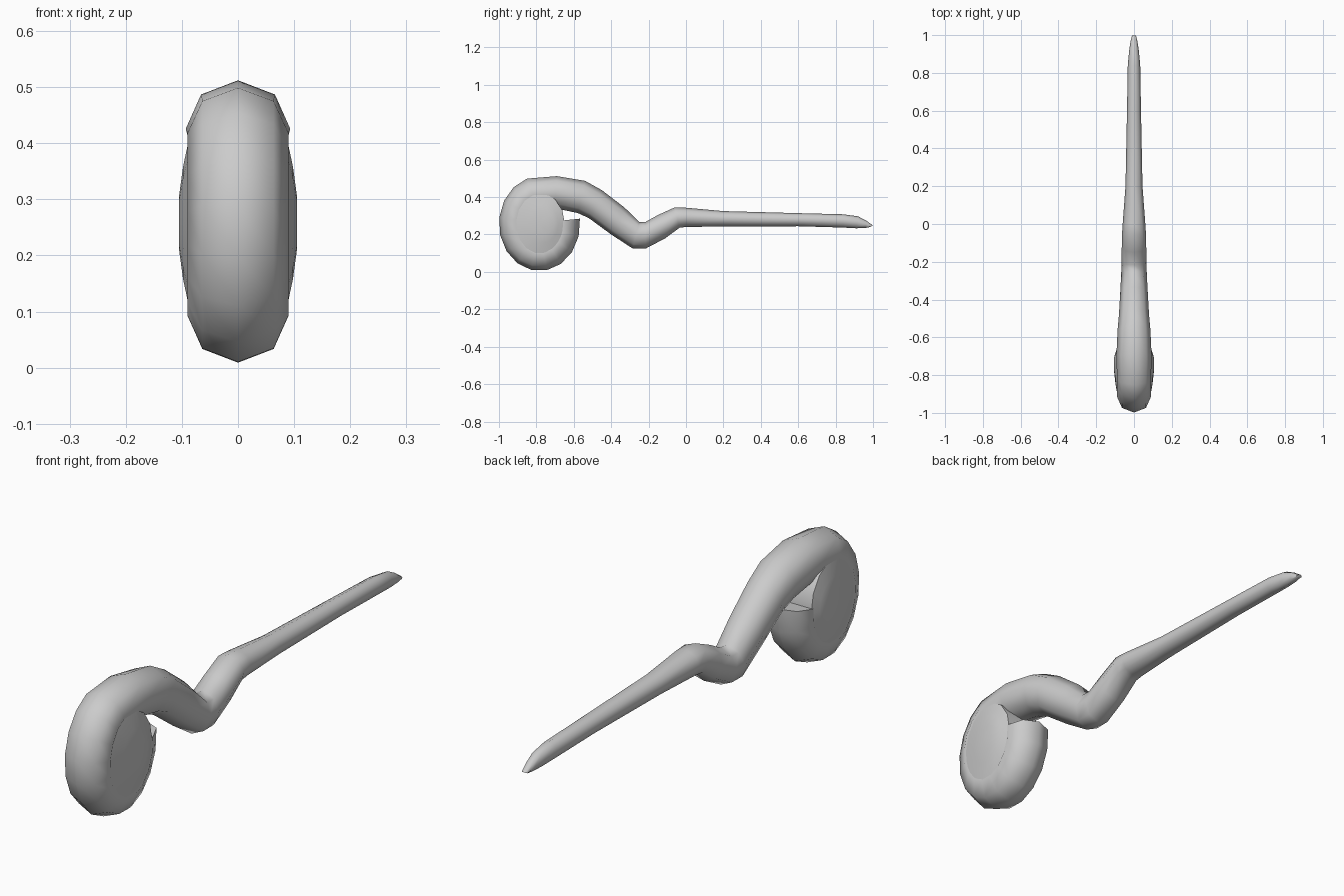
import bpy, bmesh, math
from mathutils import Vector

cube = bpy.data.objects.get("Cube")
if cube:
    bpy.data.objects.remove(cube)

grey = bpy.data.materials.new("plain grey")
grey.use_nodes = True
grey.diffuse_color = (0.6, 0.6, 0.6, 1)
grey.node_tree.nodes["Principled BSDF"].inputs["Base Color"].default_value = (0.6, 0.6, 0.6, 1)


def loft(name, rings, angle):
    """Skin a list of equal vertex rings, cap both ends and smooth it."""
    bm = bmesh.new()
    loops = [[bm.verts.new(p) for p in ring] for ring in rings]
    n = len(loops[0])
    for a, b in zip(loops, loops[1:]):
        for i in range(n):
            j = (i + 1) % n
            bm.faces.new((a[i], a[j], b[j], b[i]))
    bm.faces.new(loops[0])
    bm.faces.new(loops[-1])
    bmesh.ops.recalc_face_normals(bm, faces=bm.faces)
    mesh = bpy.data.meshes.new(name)
    bm.to_mesh(mesh)
    bm.free()
    obj = bpy.data.objects.new(name, mesh)
    bpy.context.collection.objects.link(obj)
    mesh.materials.append(grey)
    bpy.ops.object.select_all(action='DESELECT')
    obj.select_set(True)
    bpy.context.view_layer.objects.active = obj
    bpy.ops.object.shade_smooth_by_angle(angle=math.radians(angle))
    return obj


# Stem sections from the tip: upper y, z, lower y, z, half width
sections = [
    (1.0, .248, .985, .240, .012),
    (.965, .273, .96, .235, .019),
    (.92, .297, .91, .233, .026),
    (.84, .308, .84, .237, .033),
    (.6, .314, .6, .244, .037),
    (.2, .325, .2, .243, .045),
    (.0, .343, .0, .240, .060),
    (-.06, .345, -.035, .236, .063),
    (-.15, .304, -.11, .180, .065),
    (-.215, .268, -.215, .125, .066),
    (-.25, .268, -.285, .125, .068),
    (-.33, .345, -.40, .200, .073),
    (-.45, .437, -.52, .288, .080),
    (-.54, .487, -.58, .315, .087),
    (-.69, .512, -.70, .340, .093),
]

# Coil sections wind round an oval
CY, CZ, RY, RZ, THICK = -.783, .258, .217, .253, .17
for k in range(13):
    a = math.radians(108 + 21.5 * k)
    c, s = math.cos(a), math.sin(a)
    sections.append((CY + RY * c, CZ + RZ * s,
                     CY + (RY - THICK) * c, CZ + (RZ - THICK) * s, .09))

# Eight-sided oval tube through every section
SIDES = 8
rings = []
for uy, uz, ly, lz, w in sections:
    mid = Vector((0, (uy + ly) / 2, (uz + lz) / 2))
    up = Vector((0, uy, uz)) - mid
    ring = []
    for i in range(SIDES):
        t = math.tau * i / SIDES
        ring.append(mid + up * math.cos(t) + Vector((w * math.sin(t), 0, 0)))
    rings.append(ring)
loft("curled_stem", rings, 60)

# Hub filling the coil, bulging on both sides: half width, scale, centre y
half = [(.105, .3, -.745), (.098, .62, -.765), (.085, 1.0, CY)]
profile = [(-w, r, y) for w, r, y in half] + [(w, r, y) for w, r, y in reversed(half)]
hub = []
for x, r, y in profile:
    hub.append([Vector((x, y + .135 * r * math.cos(math.tau * i / 14),
                        CZ + .165 * r * math.sin(math.tau * i / 14))) for i in range(14)])
loft("coil_hub", hub, 60)
